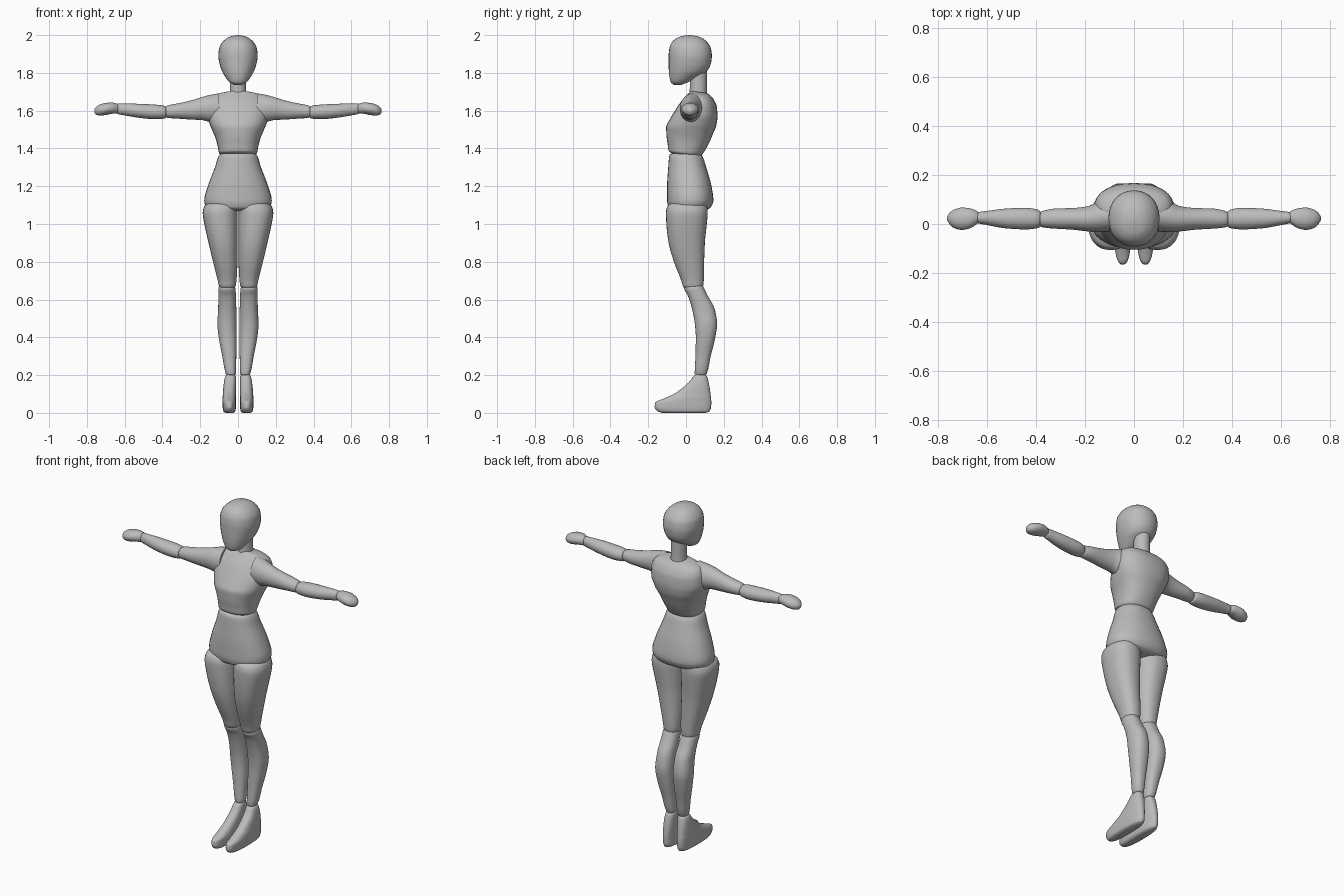
import bpy, bmesh, math

grey = bpy.data.materials.new("plain grey")
grey.diffuse_color = (0.5, 0.5, 0.5, 1)


def slopes(t, v):
    """Monotone cubic slopes, so profiles never overshoot."""
    d = [(v[i + 1] - v[i]) / (t[i + 1] - t[i]) for i in range(len(t) - 1)]
    m = [d[0]]
    for a, b in zip(d, d[1:]):
        m.append(0 if a * b <= 0 else 2 * a * b / (a + b))
    return m + [d[-1]]


def refine(rings, steps=4):
    t = [r[0] for r in rings]
    cols = list(zip(*rings))[1:]
    ms = [slopes(t, c) for c in cols]
    out = []
    for i in range(len(t) - 1):
        h = t[i + 1] - t[i]
        for k in range(steps):
            s = k / steps
            row = [t[i] + s * h]
            for c, m in zip(cols, ms):
                row.append((2*s**3 - 3*s*s + 1) * c[i] + (s**3 - 2*s*s + s) * h * m[i]
                           + (3*s*s - 2*s**3) * c[i+1] + (s**3 - s*s) * h * m[i+1])
            out.append(row)
    return out + [list(rings[-1])]


def loft(name, rings, axis="z", power=2.0, mirror=False, tilt=0.0, n=32):
    """Rings are (position, low a, high a, low b, high b)."""
    bm = bmesh.new()
    loops = []
    for t, a0, a1, b0, b1 in refine(rings):
        loop = []
        for k in range(n):
            ang = 2 * math.pi * k / n
            c, s = math.cos(ang), math.sin(ang)
            a = (a0 + a1) / 2 + (a1 - a0) / 2 * math.copysign(abs(c) ** (2 / power), c)
            b = (b0 + b1) / 2 + (b1 - b0) / 2 * math.copysign(abs(s) ** (2 / power), s)
            co = (a, b, t + tilt * b) if axis == "z" else (t, a, b)
            loop.append(bm.verts.new(co))
        loops.append(loop)
    for p, q in zip(loops, loops[1:]):
        for k in range(n):
            j = (k + 1) % n
            bm.faces.new((p[k], p[j], q[j], q[k]))
    bm.faces.new(loops[0][::-1])
    bm.faces.new(loops[-1])
    bmesh.ops.recalc_face_normals(bm, faces=bm.faces)
    me = bpy.data.meshes.new(name)
    bm.to_mesh(me)
    bm.free()
    ob = bpy.data.objects.new(name, me)
    bpy.context.collection.objects.link(ob)
    me.materials.append(grey)
    if mirror:
        ob.modifiers.new("mirror", "MIRROR")
    bpy.ops.object.select_all(action="DESELECT")
    bpy.context.view_layer.objects.active = ob
    ob.select_set(True)
    bpy.ops.object.shade_smooth_by_angle(angle=math.radians(50))
    return ob


def centred(rows):
    return [(z, -w, w, y0, y1) for z, w, y0, y1 in rows]


# Head and neck
loft("head", centred([
    (1.737, .02, -.065, -.025), (1.75, .045, -.08, .01), (1.78, .068, -.088, .065),
    (1.81, .085, -.091, .112), (1.85, .098, -.092, .132), (1.89, .104, -.092, .137),
    (1.93, .1, -.088, .132), (1.96, .085, -.076, .115), (1.985, .057, -.048, .085),
    (1.996, .03, -.015, .052), (2.0, .006, .012, .024)]), power=2.15)
loft("neck", centred([(1.66, .046, .015, .115), (1.72, .043, .02, .11),
                      (1.82, .043, .02, .11)]))

# Torso
loft("chest", centred([
    (1.365, .085, -.075, .065), (1.375, .1, -.092, .083), (1.41, .107, -.097, .105),
    (1.45, .117, -.103, .125), (1.5, .137, -.105, .145), (1.54, .153, -.088, .16),
    (1.59, .165, -.06, .167), (1.64, .16, -.03, .163), (1.675, .145, -.002, .148),
    (1.695, .115, .015, .13), (1.707, .06, .025, .112)]), power=2.3, tilt=-.12)
loft("hips", centred([
    (1.068, .08, -.04, .07), (1.075, .14, -.075, .11), (1.09, .17, -.093, .132),
    (1.125, .179, -.1, .145), (1.2, .16, -.1, .135), (1.3, .122, -.094, .107),
    (1.365, .1, -.088, .083), (1.375, .085, -.07, .06)]), power=2.25)

# Legs
loft("thigh", [
    (.657, .025, .085, .0, .075), (.668, .014, .1, -.015, .09), (.7, .008, .107, -.025, .094),
    (.8, .003, .132, -.064, .096), (.9, .002, .156, -.092, .1), (1.0, .002, .178, -.104, .11),
    (1.06, .002, .187, -.106, .115), (1.095, .005, .178, -.098, .112),
    (1.115, .03, .15, -.07, .09)], mirror=True, power=2.3)
loft("shin", [
    (.197, .02, .055, .055, .1), (.207, .011, .065, .046, .11), (.3, .009, .083, .05, .131),
    (.4, .007, .102, .052, .155), (.47, .007, .109, .047, .165), (.55, .009, .105, .032, .152),
    (.62, .011, .104, .01, .115), (.66, .014, .104, -.01, .096),
    (.69, .03, .085, .01, .08)], mirror=True, power=2.3)
loft("foot", [
    (.0, .024, .066, -.125, .105), (.008, .015, .077, -.15, .125), (.03, .011, .081, -.166, .133),
    (.055, .011, .082, -.163, .134), (.075, .011, .082, -.12, .133), (.1, .011, .08, -.065, .13),
    (.13, .011, .078, -.022, .126), (.17, .011, .073, .022, .118), (.195, .012, .067, .04, .111),
    (.205, .022, .057, .055, .1)], mirror=True, power=2.5)

# Arms reach sideways from flared shoulders
loft("upper_arm", [
    (.1, -.03, .1, 1.53, 1.692), (.15, -.033, .088, 1.54, 1.683), (.19, -.03, .072, 1.55, 1.672),
    (.25, -.023, .065, 1.553, 1.654), (.32, -.019, .063, 1.558, 1.638),
    (.375, -.013, .052, 1.562, 1.627), (.388, 0, .04, 1.575, 1.615)], axis="x", mirror=True)
loft("forearm", [
    (.376, 0, .042, 1.57, 1.61), (.388, -.016, .057, 1.558, 1.625),
    (.44, -.022, .066, 1.555, 1.632), (.52, -.018, .063, 1.562, 1.636),
    (.6, -.004, .053, 1.575, 1.638), (.635, .003, .048, 1.582, 1.637),
    (.645, .012, .038, 1.594, 1.627)], axis="x", mirror=True)
loft("hand", [
    (.628, .012, .04, 1.595, 1.628), (.64, .0, .053, 1.586, 1.637),
    (.67, -.018, .064, 1.583, 1.643), (.7, -.024, .067, 1.577, 1.641),
    (.73, -.018, .06, 1.574, 1.633), (.75, -.003, .047, 1.578, 1.621),
    (.761, .015, .03, 1.592, 1.607)], axis="x", mirror=True)
